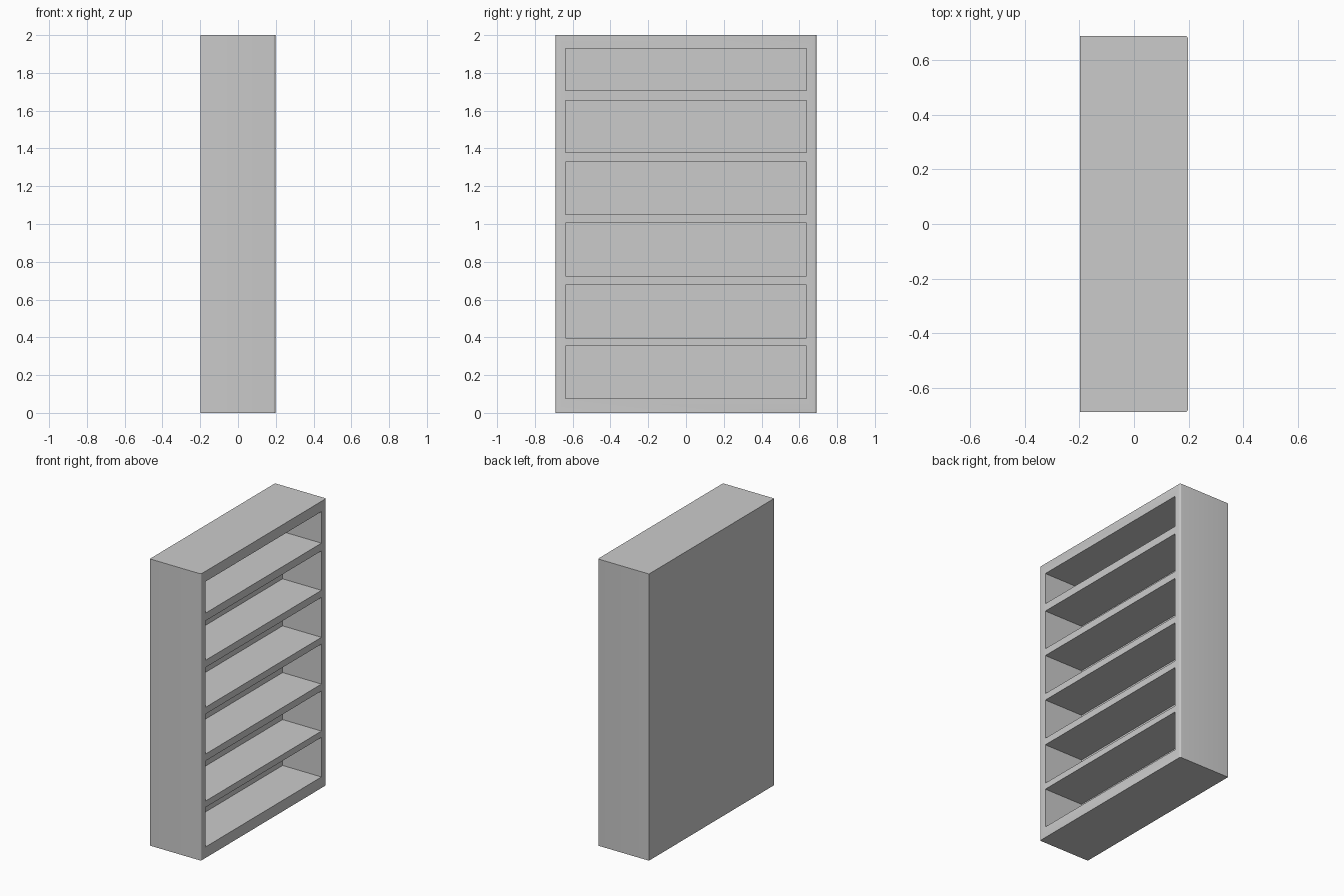
import bpy, bmesh
from mathutils import Matrix, Vector

cube = bpy.data.objects.get("Cube")
if cube:
    bpy.data.objects.remove(cube, do_unlink=True)

DEPTH, WIDTH, HEIGHT = 0.395, 1.38, 2.0
OPENING_WIDTH, OPENING_DEPTH = 1.276, 0.30
FRONT = DEPTH / 2
# bottom and top of each compartment
COMPARTMENTS = [(0.077, 0.353), (0.397, 0.677), (0.725, 1.004),
                (1.051, 1.329), (1.379, 1.654), (1.708, 1.928)]

grey = bpy.data.materials.new("light grey")
grey.use_nodes = True
colour = (0.6, 0.6, 0.6, 1)
grey.diffuse_color = colour
grey.node_tree.nodes["Principled BSDF"].inputs["Base Color"].default_value = colour


def add_box(bm, low, high):
    low, high = Vector(low), Vector(high)
    matrix = Matrix.Translation((low + high) / 2) @ Matrix.Diagonal((*(high - low), 1))
    return bmesh.ops.create_cube(bm, size=1, matrix=matrix)["verts"]


def make_object(name, bm):
    mesh = bpy.data.meshes.new(name)
    bm.to_mesh(mesh)
    bm.free()
    mesh.materials.append(grey)
    obj = bpy.data.objects.new(name, mesh)
    bpy.context.collection.objects.link(obj)
    return obj


# Solid carcass with rounded upright front edges
bm = bmesh.new()
add_box(bm, (-FRONT, -WIDTH / 2, 0), (FRONT, WIDTH / 2, HEIGHT))
uprights = [e for e in bm.edges
            if all(v.co.x > 0 for v in e.verts)
            and abs(e.verts[0].co.z - e.verts[1].co.z) > 1]
bmesh.ops.bevel(bm, geom=uprights, offset=0.01, segments=4, profile=0.5,
                affect='EDGES')
bookcase = make_object("bookcase", bm)

# Compartments hollowed from the front, leaving shelves, sides and back
bm = bmesh.new()
for bottom, top in COMPARTMENTS:
    add_box(bm, (FRONT - OPENING_DEPTH, -OPENING_WIDTH / 2, bottom),
            (FRONT + 0.1, OPENING_WIDTH / 2, top))
cutter = make_object("compartment_cutter", bm)
cutter.hide_render = True

cut = bookcase.modifiers.new("compartments", 'BOOLEAN')
cut.operation = 'DIFFERENCE'
cut.solver = 'EXACT'
cut.object = cutter

bpy.ops.object.select_all(action='DESELECT')
bookcase.select_set(True)
bpy.context.view_layer.objects.active = bookcase
bpy.ops.object.modifier_apply(modifier=cut.name)
bpy.data.objects.remove(cutter, do_unlink=True)
bpy.ops.object.shade_smooth_by_angle()
